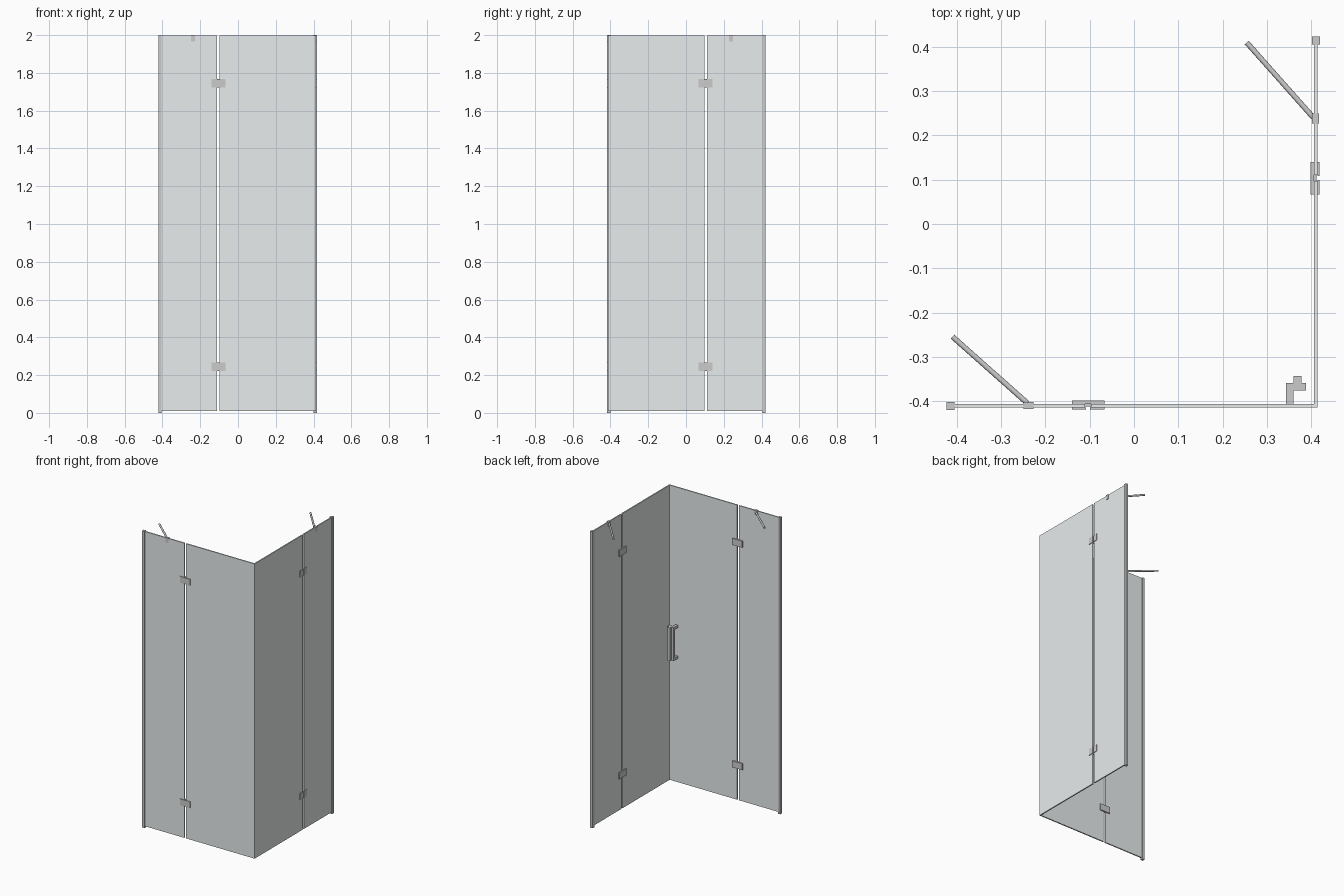
import bpy, bmesh, math
from mathutils import Vector

if "Cube" in bpy.data.objects:
    bpy.data.objects.remove(bpy.data.objects["Cube"])

glass = bpy.data.materials.new("pale_glass")
glass.diffuse_color = (0.80, 0.84, 0.84, 1)
glass.use_nodes = True
glass.node_tree.nodes["Principled BSDF"].inputs["Base Color"].default_value = glass.diffuse_color


def finish(name, bm, mat=None):
    bmesh.ops.recalc_face_normals(bm, faces=bm.faces)
    me = bpy.data.meshes.new(name)
    bm.to_mesh(me)
    bm.free()
    ob = bpy.data.objects.new(name, me)
    bpy.context.collection.objects.link(ob)
    if mat:
        me.materials.append(mat)
    return ob


def prism(name, plan, z0, z1, mat=None):
    """Extrude a plan outline vertically."""
    bm = bmesh.new()
    face = bm.faces.new([bm.verts.new((x, y, z0)) for x, y in plan])
    top = bmesh.ops.extrude_face_region(bm, geom=[face])["geom"]
    bmesh.ops.translate(bm, vec=(0, 0, z1 - z0),
                        verts=[v for v in top if isinstance(v, bmesh.types.BMVert)])
    return finish(name, bm, mat)


def rect(x0, x1, y0, y1):
    return [(x0, y0), (x1, y0), (x1, y1), (x0, y1)]


def rod(name, a, b, r):
    a, b = Vector(a), Vector(b)
    bm = bmesh.new()
    bmesh.ops.create_cone(bm, cap_ends=True, segments=16, radius1=r, radius2=r,
                          depth=(b - a).length)
    ob = finish(name, bm)
    ob.location = (a + b) / 2
    ob.rotation_euler = (b - a).to_track_quat('Z', 'Y').to_euler()
    for p in ob.data.polygons:
        p.use_smooth = len(p.vertices) == 4


OUT, INN = -0.4137, -0.4057   # outer and inner glass faces

# The enclosure is symmetric about its corner diagonal: (x, y) -> (-y, -x)
for side in ("front", "side"):
    def m(pts):
        return pts if side == "front" else [(-y, -x) for x, y in pts]

    # glass panels, doors mitred at the corner
    prism(side + "_fixed_panel", m(rect(-0.412, -0.11, OUT, INN)), 0.01, 1.997, glass)
    prism(side + "_door", m([(-0.097, OUT), (-OUT, OUT), (-INN, INN), (-0.097, INN)]),
          0.01, 1.997, glass)

    # wall channel
    prism(side + "_wall_channel", m(rect(-0.422, -0.404, -0.419, -0.401)), 0, 2)

    # hinges: one inner plate, a pin block, two outer plates
    for label, zc in (("lower", 0.245), ("upper", 1.745)):
        n = f"{side}_{label}_hinge"
        z0, z1 = zc - 0.022, zc + 0.022
        prism(n + "_inner_plate", m(rect(-0.14, -0.066, INN, -0.398)), z0, z1)
        prism(n + "_pin", m(rect(-0.11, -0.097, -0.411, INN)), z0, z1 - 0.004)
        prism(n + "_outer_plate_fixed", m(rect(-0.14, -0.108, -0.4175, OUT)), z0, z1)
        prism(n + "_outer_plate_door", m(rect(-0.099, -0.066, -0.4175, OUT)), z0, z1)

    # brace clamp and diagonal brace rod
    prism(side + "_brace_clamp", m(rect(-0.249, -0.227, -0.417, -0.401)), 1.967, 1.9995)
    (a, b) = m([(-0.24, -0.404), (-0.409, -0.254)])
    rod(side + "_brace_rod", (*a, 1.984), (*b, 1.984), 0.006)

# paired handle: two uprights joined to the door by posts at each end
H0, H1, T = 0.845, 1.07, 0.017
prism("handle_front_grip", rect(0.343, 0.360, -0.375, -0.358), H0, H1)
prism("handle_side_grip", rect(0.360, 0.377, -0.358, -0.342), H0, H1)
for label, z in (("lower", H0), ("upper", H1 - T)):
    prism(f"handle_{label}_door_post", rect(0.343, 0.360, INN, -0.375), z, z + T)
    prism(f"handle_{label}_cross_post", rect(0.360, 0.388, -0.375, -0.358), z, z + T)
